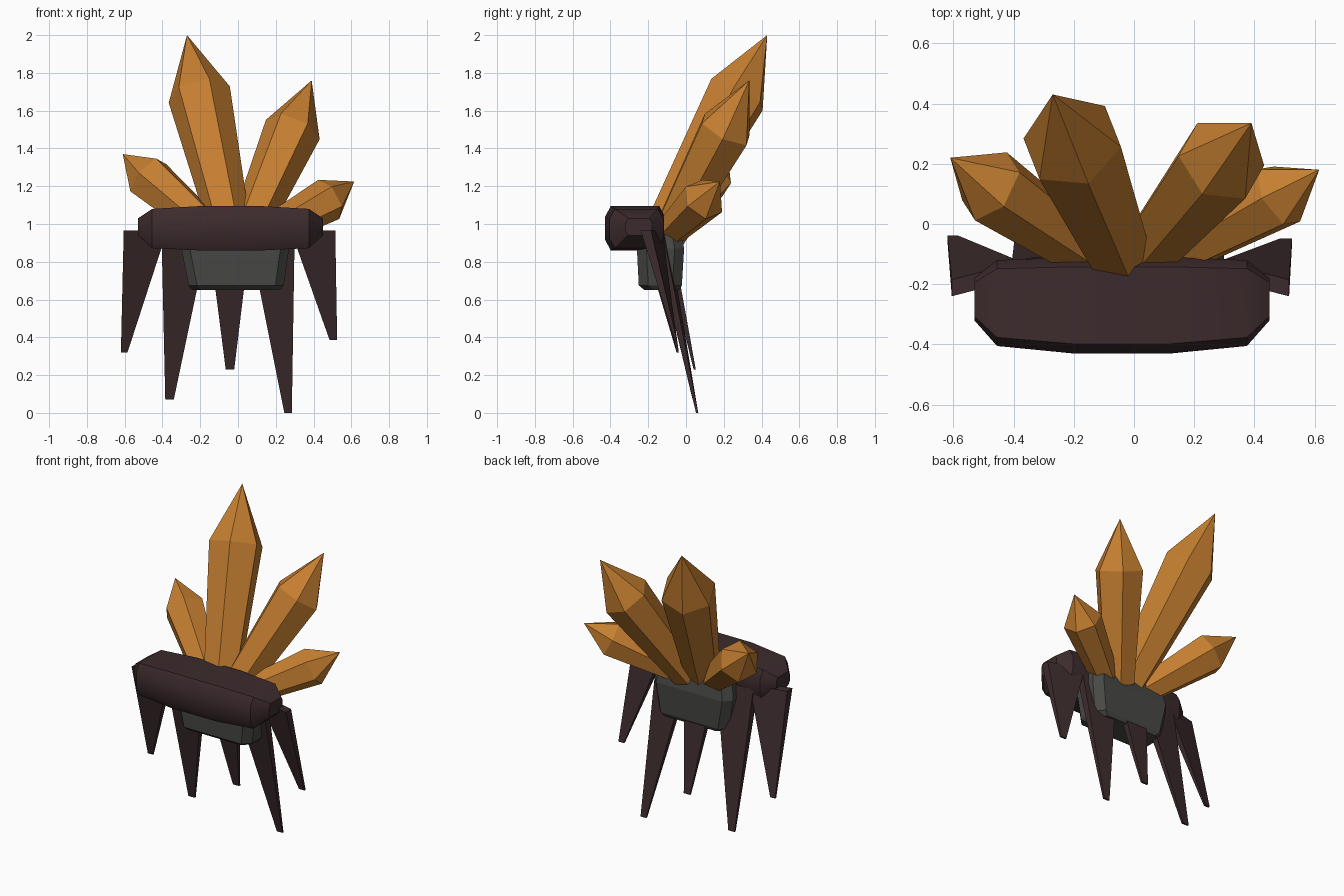
import bpy, bmesh, math
from mathutils import Vector

if "Cube" in bpy.data.objects:
    bpy.data.objects.remove(bpy.data.objects["Cube"])


def material(name, rgb):
    m = bpy.data.materials.new(name)
    m.diffuse_color = (*rgb, 1)
    m.use_nodes = True
    m.node_tree.nodes["Principled BSDF"].inputs["Base Color"].default_value = m.diffuse_color
    return m


AMBER = material("amber crystal", (0.56, 0.21, 0.03))
BROWN = material("dark brown", (0.046, 0.024, 0.026))
GREY = material("dark grey", (0.065, 0.065, 0.06))


def loft(name, rings, mat, smooth=None):
    """Skin a list of equal-length point loops; one-point loops form a tip."""
    bm = bmesh.new()
    loops = [[bm.verts.new(p) for p in r] for r in rings]
    for a, b in zip(loops, loops[1:]):
        n = len(a)
        for i in range(n):
            j = (i + 1) % n
            bm.faces.new((a[i], a[j], b[0]) if len(b) == 1 else (a[i], a[j], b[j], b[i]))
    for end in (loops[0], loops[-1]):
        if len(end) > 2:
            bm.faces.new(end)
    bmesh.ops.recalc_face_normals(bm, faces=bm.faces[:])
    me = bpy.data.meshes.new(name)
    bm.to_mesh(me)
    bm.free()
    me.materials.append(mat)
    ob = bpy.data.objects.new(name, me)
    bpy.context.collection.objects.link(ob)
    if smooth:
        bpy.ops.object.select_all(action='DESELECT')
        ob.select_set(True)
        bpy.context.view_layer.objects.active = ob
        bpy.ops.object.shade_smooth_by_angle(angle=math.radians(smooth))
    return ob


def chamfered(u0, u1, v0, v1, cu, cv):
    """Rectangle with cut corners, as (u, v) pairs."""
    return [(u0 + cu, v0), (u1 - cu, v0), (u1, v0 + cv), (u1, v1 - cv),
            (u1 - cu, v1), (u0 + cu, v1), (u0, v1 - cv), (u0, v0 + cv)]


# Padded front bar: x, y range, z range
BAR = [(-0.53, -0.32, -0.18, 0.94, 1.03), (-0.455, -0.405, -0.12, 0.872, 1.08),
       (-0.2, -0.43, -0.11, 0.86, 1.095), (0.12, -0.43, -0.11, 0.86, 1.095),
       (0.375, -0.405, -0.12, 0.872, 1.08), (0.45, -0.32, -0.18, 0.94, 1.03)]
loft("front_bar", [[(x, y, z) for y, z in chamfered(
    y0, y1, z0, z1, (y1 - y0) * 0.1, (z1 - z0) * 0.25)]
    for x, y0, y1, z0, z1 in BAR], BROWN, 35)

# Grey core block: z, x range, y range
CORE = [(0.65, -0.24, 0.22, -0.22, -0.035), (0.675, -0.262, 0.243, -0.25, -0.022),
        (0.87, -0.30, 0.27, -0.26, -0.01), (0.99, -0.28, 0.25, -0.25, -0.03)]
loft("core_block", [[(x, y, z) for x, y in chamfered(x0, x1, y0, y1, 0.045, 0.05)]
                    for z, x0, x1, y0, y1 in CORE], GREY)


# Six-sided crystals with pointed tips
def crystal(name, base, shoulder, tip, r0, r1, ref):
    base, shoulder, tip = Vector(base), Vector(shoulder), Vector(tip)
    axis = (tip - base).normalized()
    u = Vector(ref)
    u = (u - axis * u.dot(axis)).normalized()
    w = axis.cross(u)

    def ring(c, r):
        return [c + (u * math.cos(k * math.pi / 3) + w * math.sin(k * math.pi / 3)) * r
                for k in range(6)]
    loft(name, [ring(base, r0), ring(shoulder, r1), [tip]], AMBER)


crystal("crystal_tall", (-0.035, -0.13, 0.945), (-0.205, 0.27, 1.685),
        (-0.27, 0.43, 2.0), 0.108, 0.168, (0.055, -0.14, 0.075))
crystal("crystal_medium", (0.045, -0.09, 0.94), (0.29, 0.21, 1.5),
        (0.39, 0.335, 1.76), 0.1, 0.152, (-0.14, 0.02, 0.06))
crystal("crystal_small_left", (-0.12, -0.12, 0.94), (-0.475, 0.125, 1.245),
        (-0.61, 0.22, 1.37), 0.085, 0.128, (0.09, 0.06, 0.09))
crystal("crystal_small_right", (0.13, -0.10, 0.94), (0.48, 0.095, 1.13),
        (0.615, 0.18, 1.225), 0.08, 0.118, (-0.06, -0.01, 0.11))


# Flat tapering legs: top edge (left and right), tip edge, each leaning back
def leg(name, top_x, top_y, top_z, tip_x, tip_y, tip_z, thick=0.055):
    def ring(xs, ys, z, t):
        return [(xs[0], ys[0], z), (xs[1], ys[1], z),
                (xs[1], ys[1] + t, z), (xs[0], ys[0] + t, z)]
    loft(name, [ring(top_x, top_y, top_z, thick),
                ring(tip_x, (tip_y, tip_y), tip_z, 0.012)], BROWN)


leg("leg_outer_left", (-0.605, -0.375), (-0.24, -0.18), 0.965, (-0.62, -0.585), -0.05, 0.32)
leg("leg_inner_left", (-0.405, -0.155), (-0.175, -0.15), 0.95, (-0.385, -0.34), 0.035, 0.07)
leg("leg_middle", (-0.155, 0.065), (-0.13, -0.13), 0.93, (-0.065, -0.02), 0.04, 0.23)
leg("leg_inner_right", (0.055, 0.3), (-0.15, -0.175), 0.95, (0.245, 0.285), 0.053, 0.0)
leg("leg_outer_right", (0.28, 0.515), (-0.18, -0.24), 0.965, (0.485, 0.525), -0.06, 0.385)
